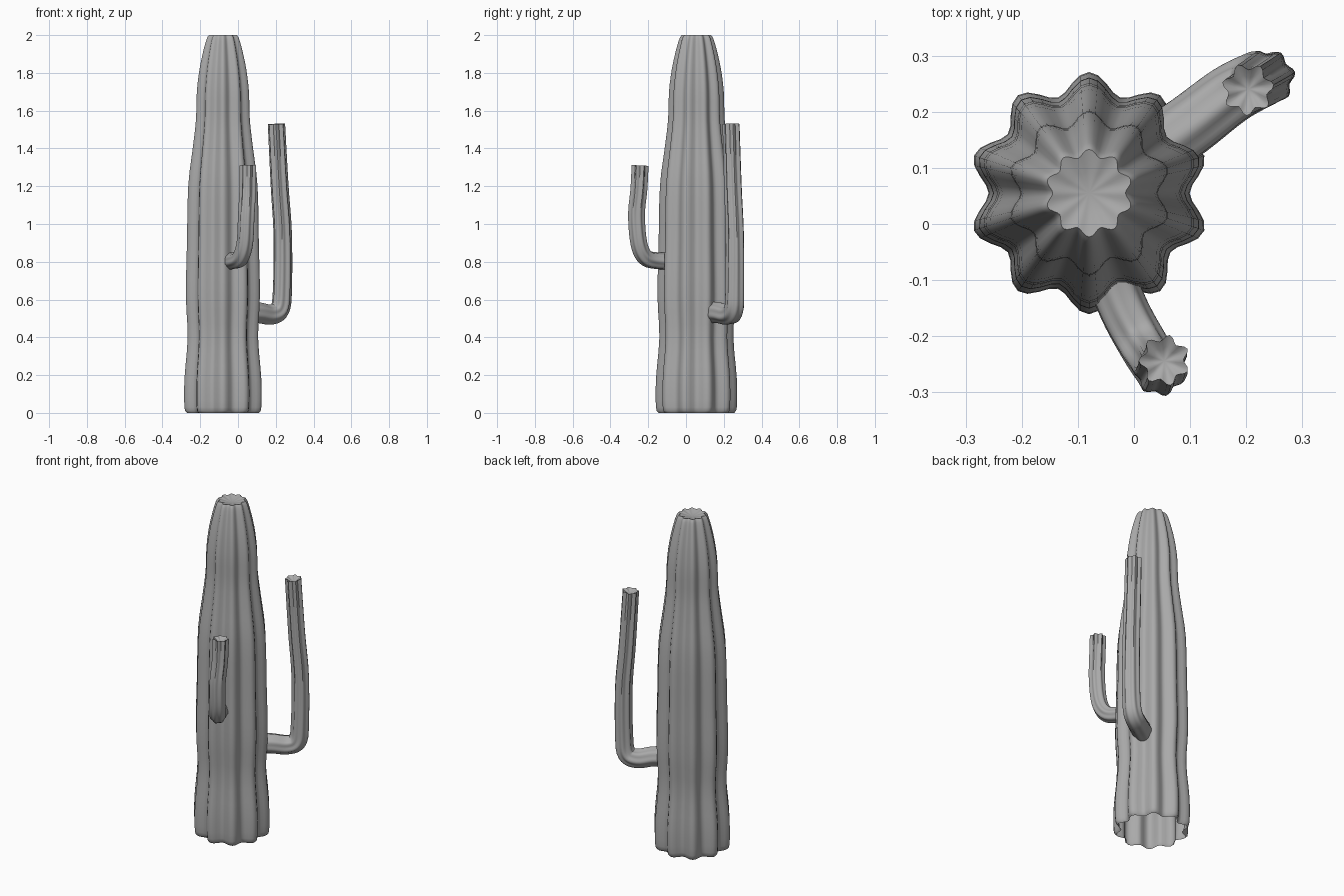
import bpy
import bmesh
from math import cos, sin, pi
from mathutils import Vector, Matrix

cube = bpy.data.objects.get("Cube")
if cube:
    bpy.data.objects.remove(cube, do_unlink=True)

# One plain grey for the whole plant
grey = bpy.data.materials.new("plain grey")
grey.use_nodes = True
colour = (0.4, 0.4, 0.4, 1)
grey.diffuse_color = colour
grey.node_tree.nodes["Principled BSDF"].inputs["Base Color"].default_value = colour


def smooth_path(points, steps):
    """Catmull-Rom curve through points of any dimension."""
    pts = [Vector(p) for p in points]
    pts = [2 * pts[0] - pts[1]] + pts + [2 * pts[-1] - pts[-2]]
    out = []
    for a, b, c, d in zip(pts, pts[1:], pts[2:], pts[3:]):
        for i in range(steps):
            t = i / steps
            out.append(0.5 * (2 * b + (c - a) * t + (2 * a - 5 * b + 4 * c - d) * t * t
                              + (3 * b - a - 3 * c + d) * t ** 3))
    out.append(pts[-2])
    return out


def ribbed_stem(name, centres, radii, depths, ribs, samples, turn, dip):
    """Sweep a ribbed star section along a path and close its tip with a sunken cap."""
    bm = bmesh.new()
    rings = []
    count = ribs * samples
    frame = Matrix.Identity(3)
    last = len(centres) - 1
    axis = Vector((0, 0, 1))
    for i, (centre, radius, depth) in enumerate(zip(centres, radii, depths)):
        tangent = (centres[min(i + 1, last)] - centres[max(i - 1, 0)]).normalized()
        frame = axis.rotation_difference(tangent).to_matrix() @ frame
        axis = tangent
        ring = []
        for k in range(count):
            a = 2 * pi * k / count
            r = radius * (1 - depth * (1 - cos(ribs * a)) / 2)
            ring.append(bm.verts.new(centre + frame @ Vector((r * cos(a + turn), r * sin(a + turn), 0))))
        rings.append(ring)
    # Sunken cap
    inner = [bm.verts.new(centres[-1].lerp(v.co, 0.55) - axis * dip * 0.6) for v in rings[-1]]
    rings.append(inner)
    for low, high in zip(rings, rings[1:]):
        for k in range(count):
            n = (k + 1) % count
            bm.faces.new((low[k], low[n], high[n], high[k]))
    tip = bm.verts.new(centres[-1] - axis * dip)
    for k in range(count):
        bm.faces.new((inner[k], inner[(k + 1) % count], tip))
    mesh = bpy.data.meshes.new(name)
    bm.to_mesh(mesh)
    bm.free()
    mesh.materials.append(grey)
    obj = bpy.data.objects.new(name, mesh)
    bpy.context.collection.objects.link(obj)
    bpy.ops.object.select_all(action="DESELECT")
    obj.select_set(True)
    bpy.context.view_layer.objects.active = obj
    bpy.ops.object.shade_smooth_by_angle(angle=0.8)
    return obj


# Trunk: radius and height, open underneath
profile = smooth_path([(0.2, 0), (0.214, 0.03), (0.214, 0.18), (0.196, 0.4), (0.206, 0.62),
                       (0.2, 0.9), (0.193, 1.2), (0.168, 1.4), (0.15, 1.55), (0.145, 1.7),
                       (0.13, 1.82), (0.108, 1.92), (0.09, 1.98), (0.078, 2.0)], 3)
ribbed_stem("trunk", [Vector((-0.08, 0.055, p.y)) for p in profile], [p.x for p in profile],
            [0.17] * len(profile), 10, 8, pi / 10, 0.015)


# Arms: thick at the joint, ribs deepening toward the tip
def arm(name, points, base, tip):
    path = smooth_path(points, 5)
    ts = [i / (len(path) - 1) for i in range(len(path))]
    ribbed_stem(name, path, [base + (tip - base) * t for t in ts],
                [0.06 + 0.2 * t for t in ts], 7, 6, 0.3, 0.02)


arm("left_arm", [(0.02, 0.12, 0.53), (0.1, 0.175, 0.53), (0.17, 0.228, 0.52), (0.221, 0.255, 0.55),
                 (0.235, 0.26, 0.66), (0.236, 0.26, 0.95), (0.22, 0.25, 1.2), (0.203, 0.24, 1.53)],
    0.058, 0.047)
arm("front_arm", [(-0.055, -0.06, 0.805), (-0.02, -0.15, 0.805), (0.015, -0.215, 0.825),
                  (0.038, -0.25, 0.9), (0.046, -0.262, 1.05), (0.053, -0.25, 1.18),
                  (0.054, -0.243, 1.31)], 0.045, 0.046)
